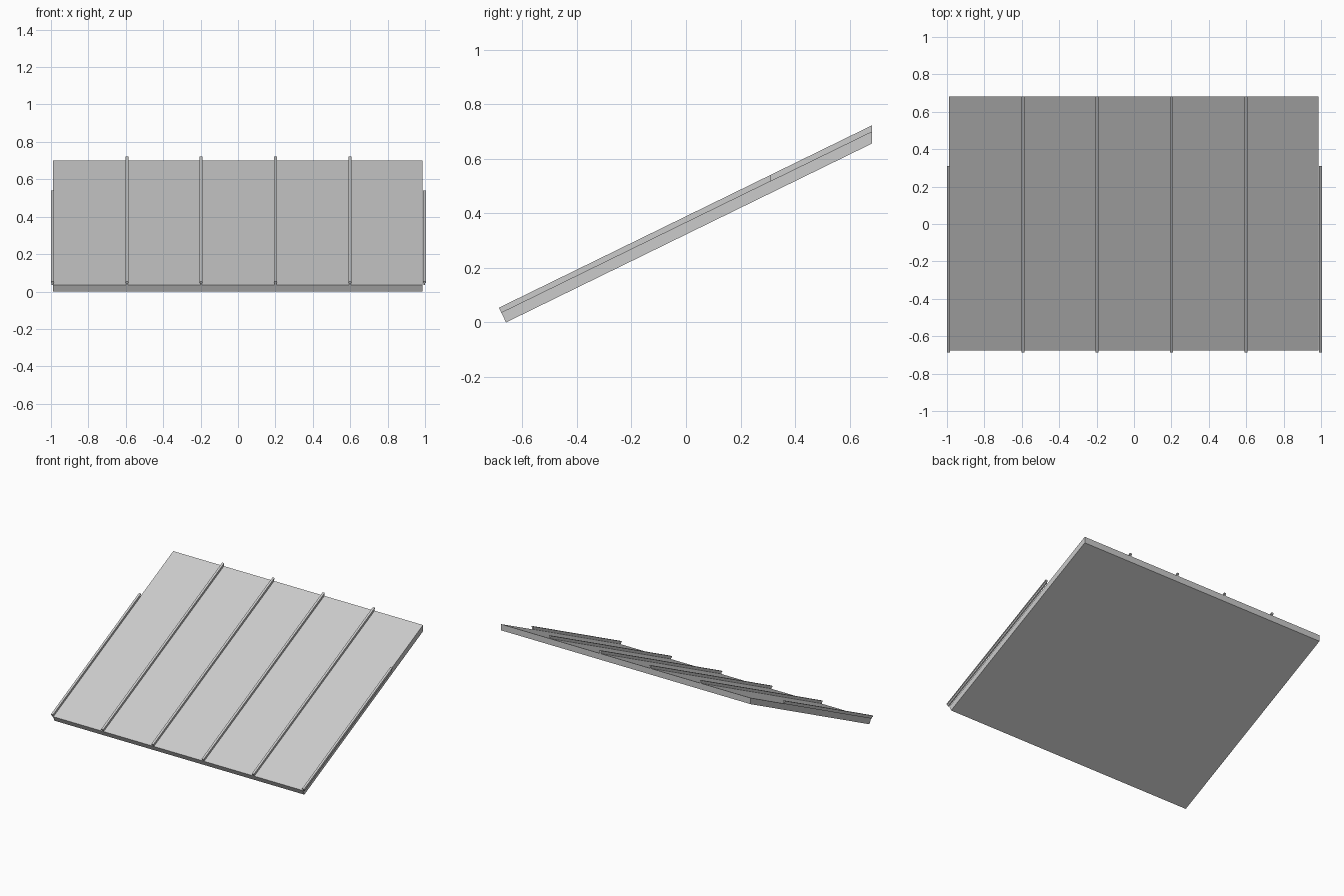
import bpy, bmesh, math
from mathutils import Vector

if "Cube" in bpy.data.objects:
    bpy.data.objects.remove(bpy.data.objects["Cube"])

PITCH = math.atan2(0.655, 1.34)
ALONG = Vector((0, math.cos(PITCH), math.sin(PITCH)))   # up the slope
OUT = Vector((0, -math.sin(PITCH), math.cos(PITCH)))    # away from the roof
EAVE = Vector((0, -0.66, 0))
RIDGE_Y = 0.682


def eave_point(x, h):
    return EAVE + OUT * h + Vector((x, 0, 0))


def upper_point(x, h, y_end):
    # slide up the slope until the vertical cut plane y = y_end
    p = eave_point(x, h)
    return p + ALONG * ((y_end - p.y) / ALONG.y)


def sloped_prism(name, profile, y_end):
    """Sweep an (x, height) profile from the square eave to a plumb upper cut."""
    bm = bmesh.new()
    low = [bm.verts.new(eave_point(x, h)) for x, h in profile]
    high = [bm.verts.new(upper_point(x, h, y_end)) for x, h in profile]
    n = len(profile)
    bm.faces.new(low)
    bm.faces.new(high[::-1])
    for i in range(n):
        j = (i + 1) % n
        bm.faces.new((low[j], low[i], high[i], high[j]))
    bmesh.ops.recalc_face_normals(bm, faces=bm.faces)
    mesh = bpy.data.meshes.new(name)
    bm.to_mesh(mesh)
    bm.free()
    obj = bpy.data.objects.new(name, mesh)
    bpy.context.collection.objects.link(obj)
    return obj


# roof deck
T = 0.04
sloped_prism("roof_deck", [(-0.99, 0), (0.987, 0), (0.987, T), (-0.99, T)], RIDGE_Y)

# standing seams: thin web with a folded cap; the edge seams stop short
for i in range(6):
    x = -0.992 + 0.3976 * i
    edge = i in (0, 5)
    base = T - 0.001
    top = T + 0.02
    w, c = 0.005, 0.008
    profile = [(x - w, base), (x + w, base), (x + w, top - 0.008),
               (x + c, top - 0.008), (x + c, top), (x - c, top),
               (x - c, top - 0.008), (x - w, top - 0.008)]
    sloped_prism(f"standing_seam_{i + 1}", profile, 0.31 if edge else RIDGE_Y)
